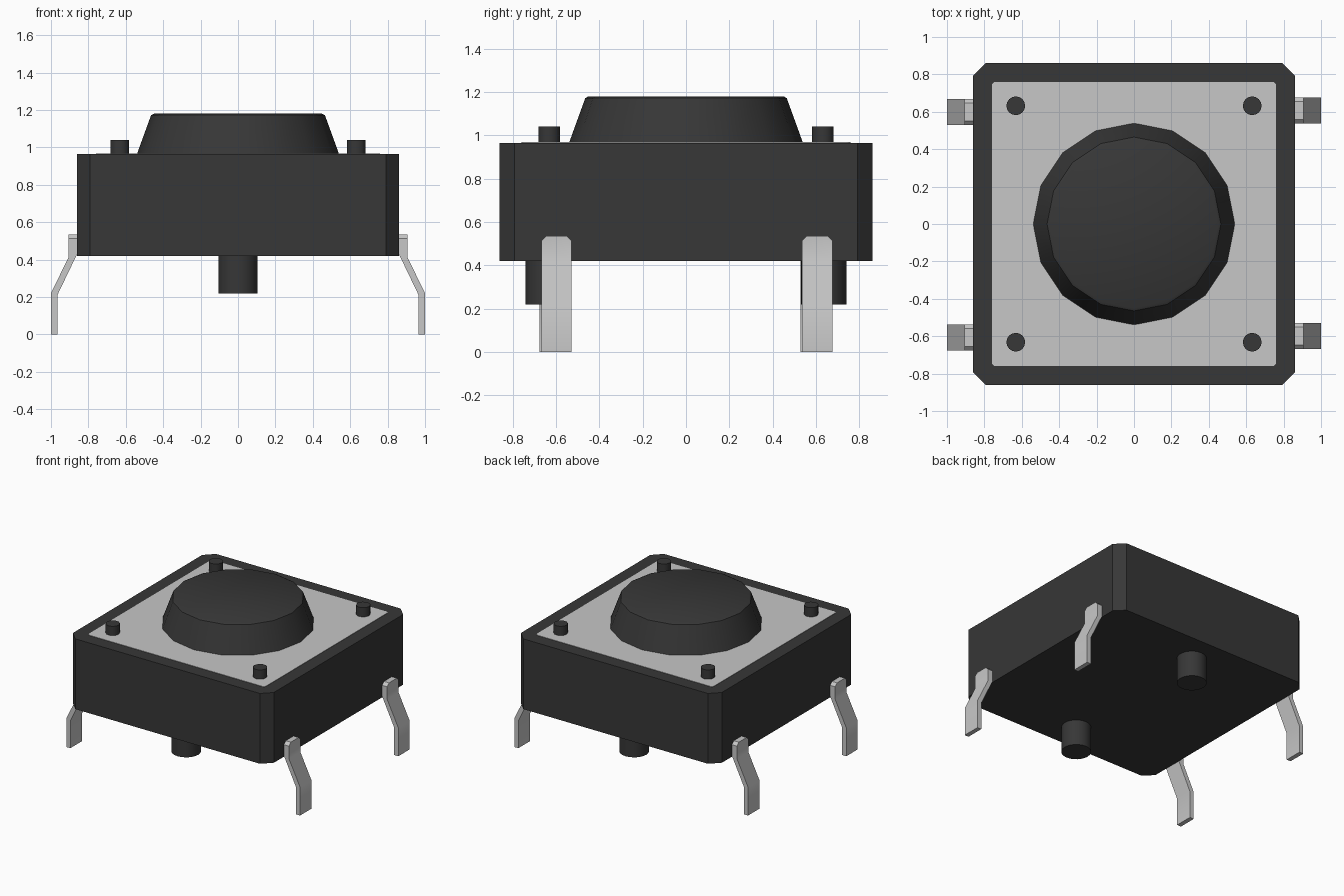
import bpy, bmesh, math
from mathutils import Vector

if "Cube" in bpy.data.objects:
    bpy.data.objects.remove(bpy.data.objects["Cube"], do_unlink=True)


def material(name, value):
    m = bpy.data.materials.new(name)
    m.use_nodes = True
    colour = (value, value, value, 1)
    m.diffuse_color = colour
    m.node_tree.nodes["Principled BSDF"].inputs["Base Color"].default_value = colour
    return m


black = material("black plastic", 0.038)
metal = material("light metal", 0.57)


def finish(bm, name, mat, smooth=False):
    bmesh.ops.recalc_face_normals(bm, faces=bm.faces)
    mesh = bpy.data.meshes.new(name)
    bm.to_mesh(mesh)
    bm.free()
    obj = bpy.data.objects.new(name, mesh)
    bpy.context.collection.objects.link(obj)
    mesh.materials.append(mat)
    if smooth:
        bpy.ops.object.select_all(action="DESELECT")
        obj.select_set(True)
        bpy.context.view_layer.objects.active = obj
        bpy.ops.object.shade_smooth_by_angle(angle=math.radians(30))
    return obj


def extrude(points, direction):
    bm = bmesh.new()
    face = bm.faces.new([bm.verts.new(p) for p in points])
    new = bmesh.ops.extrude_face_region(bm, geom=[face])["geom"]
    verts = [v for v in new if isinstance(v, bmesh.types.BMVert)]
    bmesh.ops.translate(bm, verts=verts, vec=Vector(direction))
    return bm


def bevel_edges(bm, test, offset, segments=1):
    edges = [e for e in bm.edges if test(*[v.co for v in e.verts])]
    bmesh.ops.bevel(bm, geom=edges, offset=offset, segments=segments,
                    profile=0.5, affect="EDGES")


def square_block(name, half, z0, z1, corner, segments, mat):
    corners = [(-half, -half, z0), (half, -half, z0), (half, half, z0), (-half, half, z0)]
    bm = extrude(corners, (0, 0, z1 - z0))
    bevel_edges(bm, lambda a, b: abs(a.z - b.z) > 1e-4, corner, segments)
    return finish(bm, name, mat)


def turned(name, rings, sides, mat, x=0, y=0):
    """Stack of (radius, z) rings, capped at both ends."""
    bm = bmesh.new()
    loops = [[bm.verts.new((x + r * math.cos(math.tau * i / sides),
                            y + r * math.sin(math.tau * i / sides), z))
              for i in range(sides)] for r, z in rings]
    for low, high in zip(loops, loops[1:]):
        for i in range(sides):
            j = (i + 1) % sides
            bm.faces.new((low[i], low[j], high[j], high[i]))
    bm.faces.new(loops[0])
    bm.faces.new(loops[-1])
    return finish(bm, name, mat, smooth=True)


# Housing and cover plate
square_block("housing", 0.862, 0.42, 0.965, 0.07, 1, black)
square_block("cover_plate", 0.76, 0.96, 0.968, 0.02, 3, metal)

# Push button with a small top edge
turned("button", [(0.54, 0.965), (0.465, 1.172), (0.45, 1.18)], 16, black)

# Corner studs on the cover
for sx, side in ((-1, "right"), (1, "left")):
    for sy, end in ((-1, "front"), (1, "back")):
        turned(f"stud_{end}_{side}", [(0.05, 0.96), (0.05, 1.04)], 16, black,
               sx * 0.632, sy * 0.632)

# Locating pegs under the housing
for sy, end in ((-1, "front"), (1, "back")):
    turned(f"peg_{end}", [(0.105, 0.22), (0.105, 0.43)], 24, black, 0, sy * 0.635)

# Bent metal legs
leg_profile = [(0.965, 0), (1.0, 0), (1.0, 0.22), (0.905, 0.415), (0.905, 0.535),
               (0.86, 0.535), (0.86, 0.43), (0.965, 0.212)]
for sx, side in ((-1, "right"), (1, "left")):
    for sy, end in ((-1, "front"), (1, "back")):
        y = sy * 0.602 + sx * 0.004
        bm = extrude([(sx * px, y - 0.07, pz) for px, pz in leg_profile], (0, 0.14, 0))
        bevel_edges(bm, lambda a, b: min(a.z, b.z) > 0.53 and abs(a.x - b.x) > 0.01, 0.022)
        finish(bm, f"leg_{end}_{side}", metal, smooth=True)
